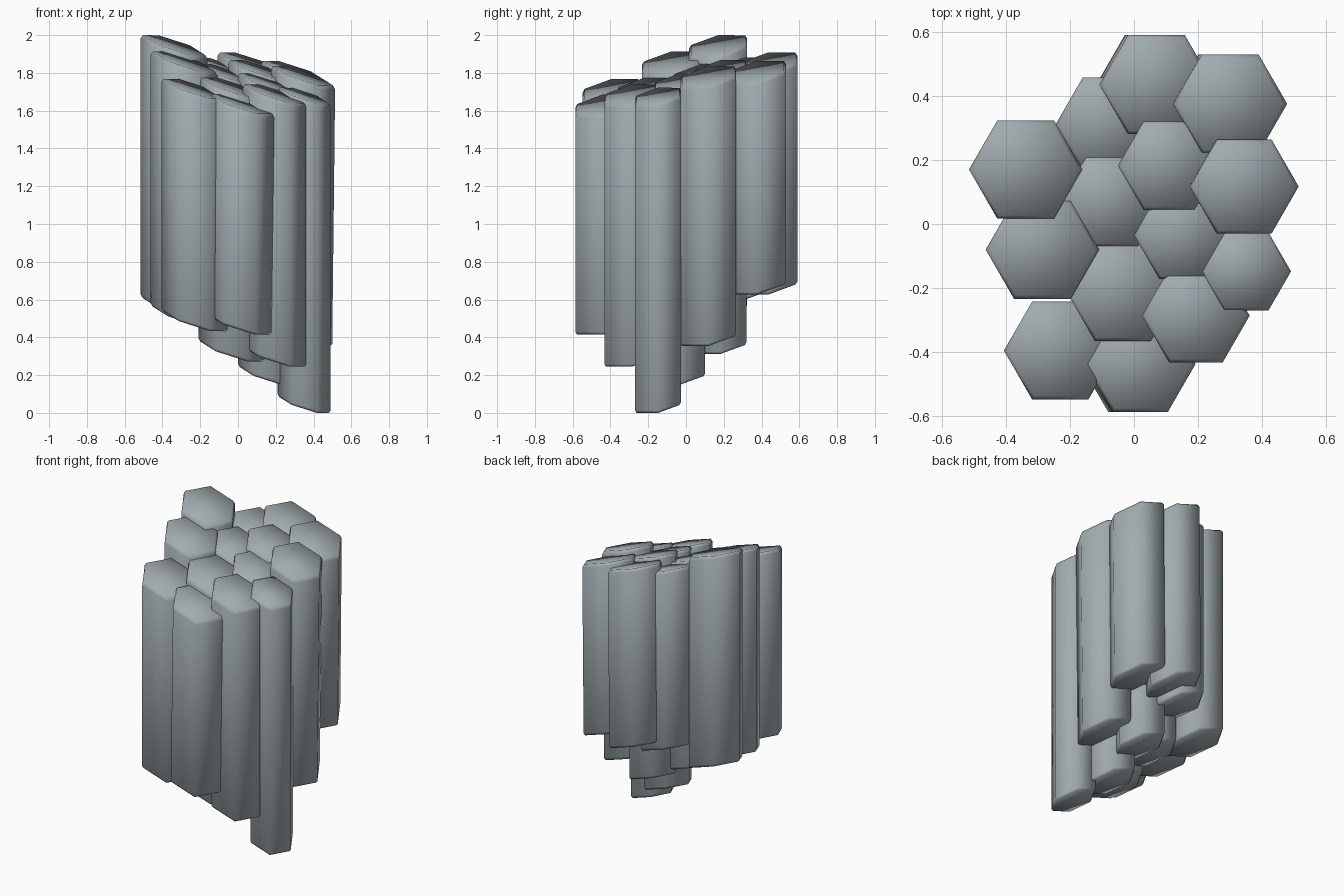
import bpy, bmesh, math

if "Cube" in bpy.data.objects:
    bpy.data.objects.remove(bpy.data.objects["Cube"])

# one slate grey for the whole rock cluster
stone = bpy.data.materials.new("slate_grey")
stone.diffuse_color = (0.36, 0.41, 0.43, 1)
stone.use_nodes = True
stone.node_tree.nodes["Principled BSDF"].inputs["Base Color"].default_value = stone.diffuse_color

# slope shared by every top and bottom face (rise per unit x and y)
SX, SY = -0.32, 0.18

def column(name, x, y, r, z0, z1, lean=0.0):
    """Vertical six-sided prism with slanted, slightly bevelled ends."""
    bm = bmesh.new()
    # radius factor, height, sideways lean for each ring
    rings = [(0.94, z0, lean), (1.0, z0 + 0.015, lean),
             (1.0, z1 - 0.02, 0.0), (0.93, z1, 0.0)]
    loops = []
    for f, z, dx in rings:
        loop = []
        for i in range(6):
            a = i * math.pi / 3
            u, v = r * f * math.cos(a), r * f * math.sin(a)
            loop.append(bm.verts.new((x + u + dx, y + v, z + SX * u + SY * v)))
        loops.append(loop)
    for lo, hi in zip(loops, loops[1:]):
        for i in range(6):
            j = (i + 1) % 6
            bm.faces.new((lo[i], lo[j], hi[j], hi[i]))
    bm.faces.new(loops[0][::-1])
    bm.faces.new(loops[-1])
    for face in bm.faces:
        face.smooth = True
    me = bpy.data.meshes.new(name)
    bm.to_mesh(me)
    bm.free()
    me.materials.append(stone)
    ob = bpy.data.objects.new(name, me)
    bpy.context.collection.objects.link(ob)

# back row
column("column_back_middle", 0.07, 0.435, 0.178, 0.68, 1.855, -0.01)
column("column_back_right", 0.30, 0.375, 0.178, 0.68, 1.81, -0.01)
column("column_back_left", -0.075, 0.31, 0.17, 0.65, 1.83)
# middle rows
column("column_left_tallest", -0.338, 0.17, 0.177, 0.555, 1.947)
column("column_inner_left", -0.07, 0.07, 0.162, 0.43, 1.80)
column("column_inner_back", 0.11, 0.182, 0.16, 0.36, 1.82)
column("column_right", 0.344, 0.117, 0.17, 0.405, 1.785, -0.015)
column("column_left_middle", -0.286, -0.08, 0.177, 0.51, 1.86)
column("column_inner_right", 0.157, -0.035, 0.157, 0.195, 1.75)
column("column_inner_front", -0.035, -0.213, 0.175, 0.325, 1.725)
# front row
column("column_right_small", 0.35, -0.148, 0.14, 0.042, 1.68)
column("column_front_right", 0.193, -0.286, 0.168, 0.295, 1.69)
column("column_front_left", -0.23, -0.395, 0.176, 0.485, 1.715)
column("column_front_middle", 0.02, -0.437, 0.172, 0.467, 1.635, -0.015)
